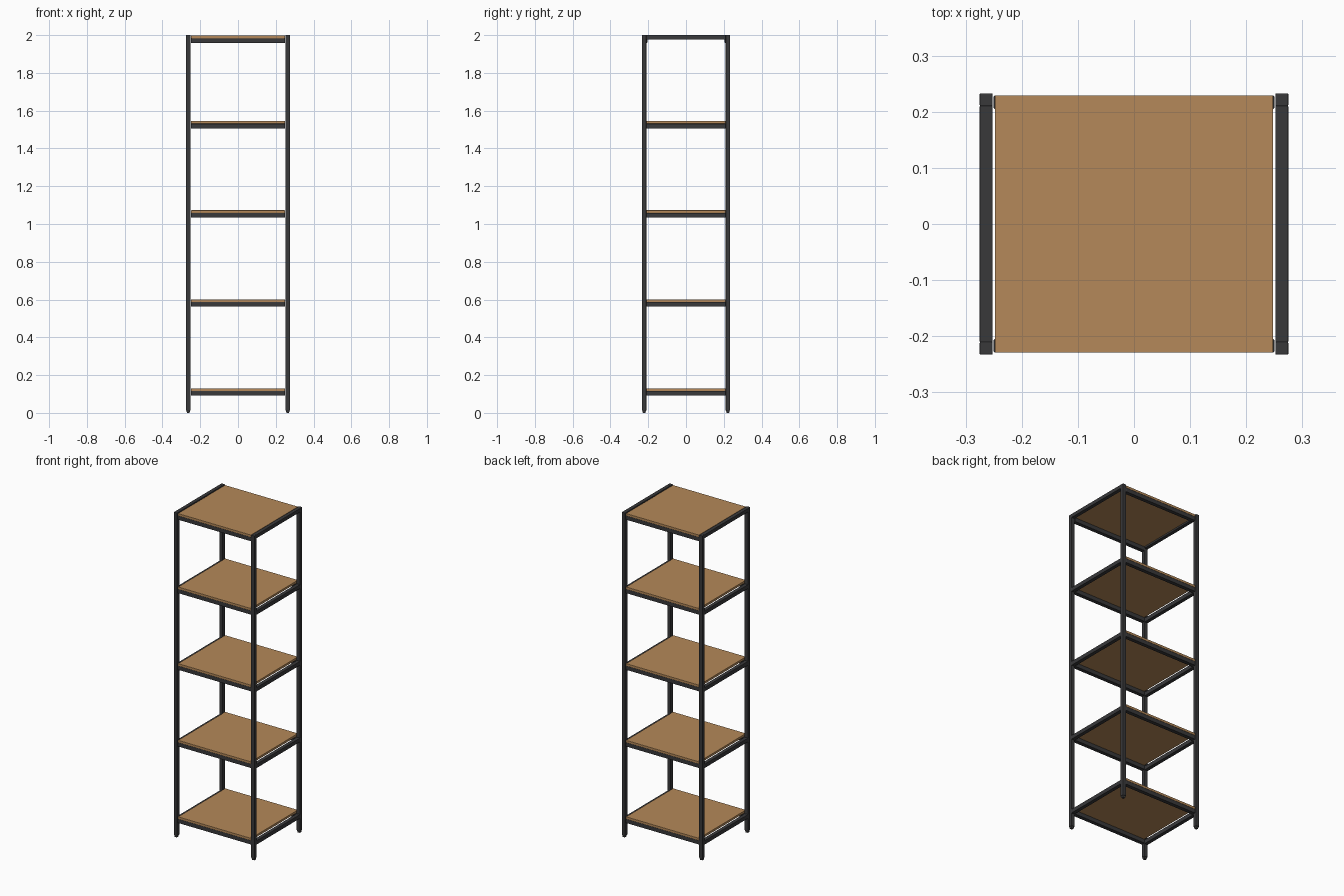
import bpy
import bmesh
from mathutils import Vector

cube = bpy.data.objects.get("Cube")
if cube:
    bpy.data.objects.remove(cube, do_unlink=True)


def material(name, color, roughness):
    mat = bpy.data.materials.new(name)
    mat.use_nodes = True
    mat.diffuse_color = color
    bsdf = mat.node_tree.nodes["Principled BSDF"]
    bsdf.inputs["Base Color"].default_value = color
    bsdf.inputs["Roughness"].default_value = roughness
    return mat


METAL = material("dark metal", (0.04, 0.04, 0.042, 1), 0.5)
WOOD = material("light wood", (0.46, 0.25, 0.10, 1), 0.6)


def box(name, low, high, mat, bevel=0.0, taper=1.0):
    """Box between two corners, with optional bevel and narrowed bottom."""
    low, high = Vector(low), Vector(high)
    size = high - low
    bm = bmesh.new()
    bmesh.ops.create_cube(bm, size=1)
    for v in bm.verts:
        if v.co.z < 0:
            v.co.x *= taper
            v.co.y *= taper
        v.co = Vector(a * b for a, b in zip(v.co, size))
    mesh = bpy.data.meshes.new(name)
    bm.to_mesh(mesh)
    bm.free()
    mesh.materials.append(mat)
    obj = bpy.data.objects.new(name, mesh)
    obj.location = (low + high) / 2
    bpy.context.collection.objects.link(obj)
    if bevel:
        mod = obj.modifiers.new("Bevel", "BEVEL")
        mod.width = bevel
        mod.segments = 2
    return obj


def span(side, inner, outer):
    return sorted((side * inner, side * outer))


POST_X = (0.252, 0.275)
POST_Y = (0.210, 0.233)
SIDES = ((1, "left"), (-1, "right"))
ENDS = ((-1, "front"), (1, "back"))

# Corner posts with small tapered feet
for sx, side in SIDES:
    x0, x1 = span(sx, *POST_X)
    for sy, end in ENDS:
        y0, y1 = span(sy, *POST_Y)
        box(f"{end}_{side}_post", (x0, y0, 0.012), (x1, y1, 2), METAL, 0.002)
        box(f"{end}_{side}_foot", (x0 + 0.002, y0 + 0.002, 0),
            (x1 - 0.002, y1 - 0.002, 0.013), METAL, taper=0.75)

# Shelves: board, front and back rails, side rails between the posts
shelf_tops = [0.13, 0.601, 1.073, 1.545, 1.997]
for level, top in enumerate(shelf_tops, 1):
    is_top = level == len(shelf_tops)
    under = top - 0.014
    bottom = top - 0.039
    box(f"shelf_board_{level}", (-0.248, -0.229, under),
        (0.248, 0.229, top), WOOD, 0.001)
    for sy, end in ENDS:
        y0, y1 = span(sy, 0.205, 0.229)
        box(f"{end}_rail_{level}", (-0.25, y0, bottom),
            (0.25, y1, under), METAL, 0.002)
    rail_top = 2 if is_top else under
    rail_bottom = 1.977 if is_top else bottom
    for sx, side in SIDES:
        x0, x1 = span(sx, *POST_X)
        box(f"{side}_rail_{level}", (x0, -0.211, rail_bottom),
            (x1, 0.211, rail_top), METAL, 0.002)
